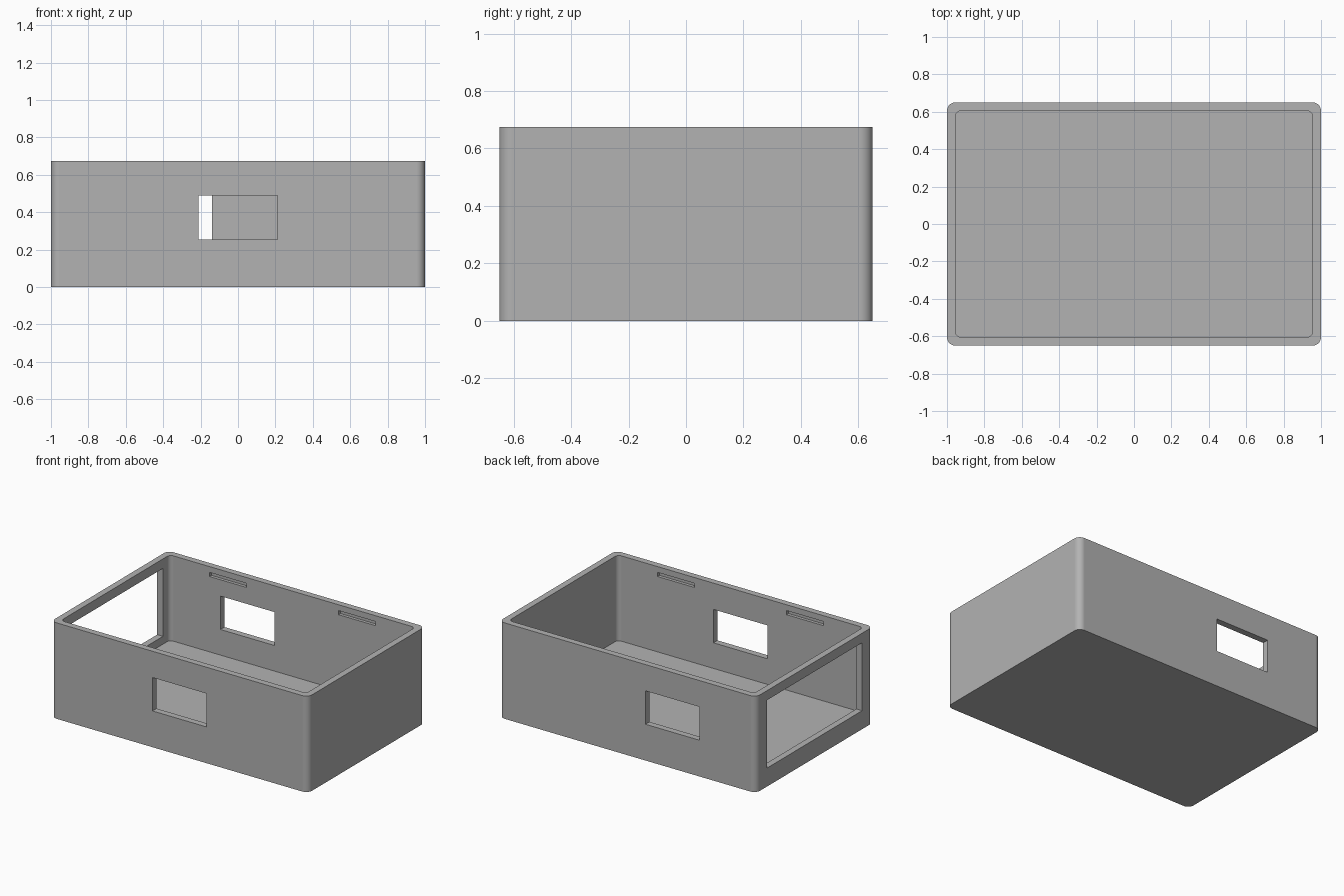
import bpy, bmesh, math
from mathutils import Vector

if "Cube" in bpy.data.objects:
    bpy.data.objects.remove(bpy.data.objects["Cube"], do_unlink=True)

HALF_X, HALF_Y, HEIGHT = 1.0, 0.65, 0.675
WALL, FLOOR = 0.045, 0.075

grey = bpy.data.materials.new("plain_grey")
grey.use_nodes = True
colour = (0.448, 0.448, 0.448, 1)
grey.diffuse_color = colour
grey.node_tree.nodes["Principled BSDF"].inputs["Base Color"].default_value = colour


def add_object(name, bm):
    bmesh.ops.recalc_face_normals(bm, faces=bm.faces)
    mesh = bpy.data.meshes.new(name)
    bm.to_mesh(mesh)
    bm.free()
    mesh.materials.append(grey)
    obj = bpy.data.objects.new(name, mesh)
    bpy.context.collection.objects.link(obj)
    return obj


def rounded_block(name, hx, hy, z0, z1, radius, steps=8):
    """Upright block whose four vertical edges are rounded."""
    bm = bmesh.new()
    ring = []
    for i, (sx, sy) in enumerate([(1, 1), (-1, 1), (-1, -1), (1, -1)]):
        for k in range(steps + 1):
            a = math.pi / 2 * (i + k / steps)
            ring.append(bm.verts.new((sx * (hx - radius) + radius * math.cos(a),
                                      sy * (hy - radius) + radius * math.sin(a), z0)))
    base = bm.faces.new(ring)
    top = bmesh.ops.extrude_face_region(bm, geom=[base])["geom"]
    bmesh.ops.translate(bm, vec=(0, 0, z1 - z0),
                        verts=[v for v in top if isinstance(v, bmesh.types.BMVert)])
    return add_object(name, bm)


def box(name, low, high):
    low, high = Vector(low), Vector(high)
    bm = bmesh.new()
    bmesh.ops.create_cube(bm, size=1)
    bmesh.ops.scale(bm, vec=high - low, verts=bm.verts)
    bmesh.ops.translate(bm, vec=(low + high) / 2, verts=bm.verts)
    return add_object(name, bm)


def cut(target, cutter):
    mod = target.modifiers.new("cut", 'BOOLEAN')
    mod.operation = 'DIFFERENCE'
    mod.solver = 'EXACT'
    mod.object = cutter
    bpy.context.view_layer.objects.active = target
    bpy.ops.object.modifier_apply(modifier=mod.name)
    bpy.data.objects.remove(cutter, do_unlink=True)


# Open-topped tray with rounded corners
case = rounded_block("enclosure_case", HALF_X, HALF_Y, 0, HEIGHT, 0.045)
inner_y = HALF_Y - WALL
cut(case, rounded_block("cavity", HALF_X - WALL, inner_y, FLOOR, HEIGHT + 0.2, 0.03))

# Front window in the middle, back window offset to one side
cut(case, box("front_window", (-0.21, -0.8, 0.255), (0.21, -0.5, 0.49)))
cut(case, box("back_window", (-0.56, 0.5, 0.255), (-0.14, 0.8, 0.49)))

# Large opening in the end wall
cut(case, box("end_opening", (-1.2, -0.53, 0.13), (-0.85, 0.53, 0.608)))

# Shallow lid-catch slots on the inner faces of both long walls
for sx in (-1, 1):
    for sy in (-1, 1):
        ys = sorted((sy * (inner_y - 0.1), sy * (inner_y + 0.022)))
        cut(case, box("catch_slot", (sx * 0.502 - 0.143, ys[0], 0.605),
                      (sx * 0.502 + 0.143, ys[1], 0.634)))

# Smooth corners, crisp edges
bpy.ops.object.select_all(action='DESELECT')
case.select_set(True)
bpy.context.view_layer.objects.active = case
bpy.ops.object.shade_smooth_by_angle(angle=math.radians(30))
weighted = case.modifiers.new("flat_walls", 'WEIGHTED_NORMAL')
weighted.keep_sharp = True
